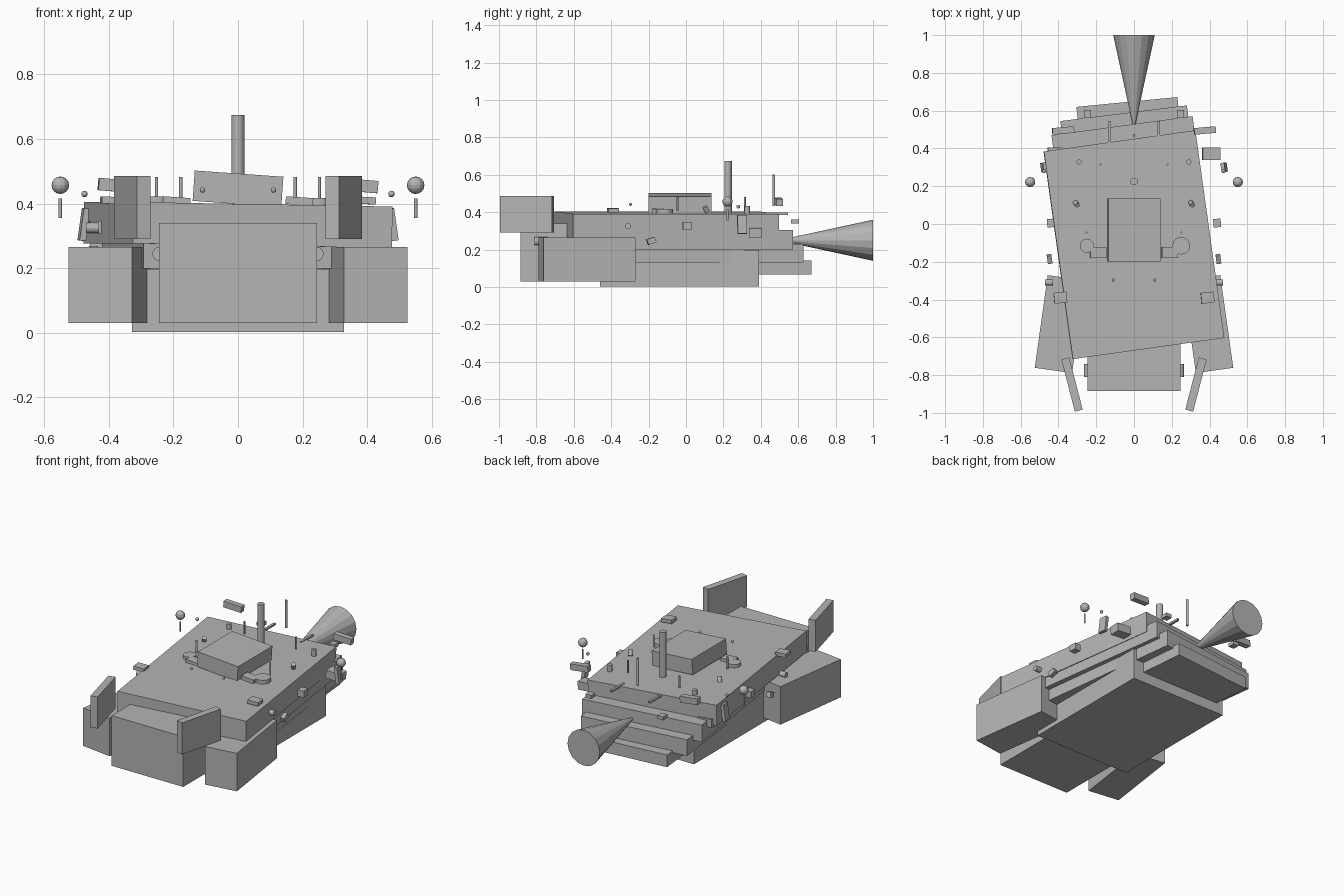
import bpy, math
from mathutils import Vector, Matrix, Euler

if "Cube" in bpy.data.objects:
    bpy.data.objects.remove(bpy.data.objects["Cube"])

grey = bpy.data.materials.new("hull_grey")
grey.diffuse_color = (0.46, 0.46, 0.46, 1)
grey.use_nodes = True
grey.node_tree.nodes["Principled BSDF"].inputs["Base Color"].default_value = grey.diffuse_color
R = math.radians


def finish(name, rot=(0, 0, 0)):
    ob = bpy.context.object
    ob.name = name
    ob.rotation_euler = Euler([R(a) for a in rot])
    ob.data.materials.append(grey)
    return ob


def box(name, loc, size, rot=(0, 0, 0)):
    bpy.ops.mesh.primitive_cube_add(size=1, location=loc)
    ob = finish(name, rot)
    ob.scale = size
    return ob


def rod(name, loc, r, length, rot=(0, 0, 0), sides=12):
    bpy.ops.mesh.primitive_cylinder_add(vertices=sides, radius=r, depth=length, location=loc)
    return finish(name, rot)


def ball(name, loc, r):
    bpy.ops.mesh.primitive_uv_sphere_add(segments=12, ring_count=8, radius=r, location=loc)
    return finish(name)


def slab(name, left, right, length, z0, z1, roll=0):
    """Hull slab placed by its two rear corners."""
    a, b = Vector(left), Vector(right)
    d = b - a
    ang = math.atan2(d.y, d.x)
    mid = (a + b) / 2 + Vector((math.sin(ang), -math.cos(ang))) * length / 2
    box(name, (mid.x, mid.y, (z0 + z1) / 2), (d.length, length, z1 - z0),
        (0, roll, math.degrees(ang)))


# Stepped hull
slab("top_deck", (-.478, .384), (.324, .496), 1.11, .27, .398, 1)
slab("upper_hull", (-.437, .47), (.31, .571), 1.08, .20, .305)
slab("middle_hull", (-.39, .545), (.28, .628), .95, .13, .23)
slab("rear_step", (-.305, .62), (.23, .672), .6, .067, .142)
box("lower_hull", (0, -.035, .1), (.655, .85, .194))

# Front block and rear nozzle
box("front_block", (0, -.665, .185), (.49, .44, .31))
bpy.ops.mesh.primitive_cone_add(vertices=16, radius1=.11, radius2=.008, depth=.47,
                                location=(0, .765, .25))
finish("rear_nozzle", (90, 0, 0))

# Raised cabin and masts
box("cabin", (0, -.032, .446), (.275, .335, .094), (0, 4, 0))
rod("main_mast", (0, .225, .53), .02, .29, sides=16)
rod("rear_mast", (0, .47, .517), .007, .17)

# Uneven hatches on the deck
rod("large_hatch", (.25, -.115, .405), .046, .025, sides=20)
rod("small_hatch", (-.25, -.115, .41), .037, .025, sides=20)

# Paired parts
for s, side in ((1, "right"), (-1, "left")):
    def n(part):
        return part + "_" + side
    box(n("side_pod"), (s * .392, -.53, .148), (.2, .495, .235), (0, 0, s * 8))
    box(n("front_fin"), (s * .328, -.85, .388), (.043, .285, .195), (0, 0, s * -14.5))
    rod(n("front_lamp"), (s * .243, -.775, .245), .022, .07, (90, 0, 0), 16)
    # Floating sensors
    ball(n("sensor_ball"), (s * .55, .222, .457), .027)
    rod(n("sensor_stem"), (s * .55, .222, .386), .005, .06)
    box(n("rear_bar"), (s * .375, .495, .456), (.115, .035, .038), (0, 5, 5))
    box(n("rear_block"), (s * .41, .372, .29), (.095, .065, .05), (0, 4, 0))
    box(n("side_plate"), (s * .477, .3, .335), (.02, .05, .1), (0, s * -8, 8))
    ball(n("side_bead"), (s * .475, .28, .43), .01)
    # Side fittings
    box(n("side_box"), (s * .44, .005, .327), (.04, .045, .04), (0, 0, 5))
    rod(n("side_cap"), (s * .45, -.31, .325), .016, .04, (0, 90, 0))
    box(n("side_clip"), (s * .447, -.185, .247), (.025, .045, .03), (20, 0, 8))
    # Deck fittings
    box(n("deck_plate"), (s * .39, -.39, .41), (.068, .058, .022), (0, 3, 6))
    box(n("deck_box"), (s * .19, -.15, .408), (.085, .058, .024), (0, 4, 0))
    rod(n("deck_knob"), (s * .305, .107, .415), .013, .035, (25, 20, 0))
    rod(n("deck_cap"), (s * .29, .328, .41), .014, .045)
    rod(n("rear_aerial"), (s * .177, .315, .445), .005, .075)
    rod(n("front_aerial"), (s * .252, -.045, .445), .005, .075)
    ball(n("deck_bead"), (s * .11, -.297, .442), .008)
    box(n("rear_rail"), (s * .13, .485, .392), (.014, .12, .012))
    box(n("rear_latch"), (s * .247, .582, .35), (.038, .042, .022))
